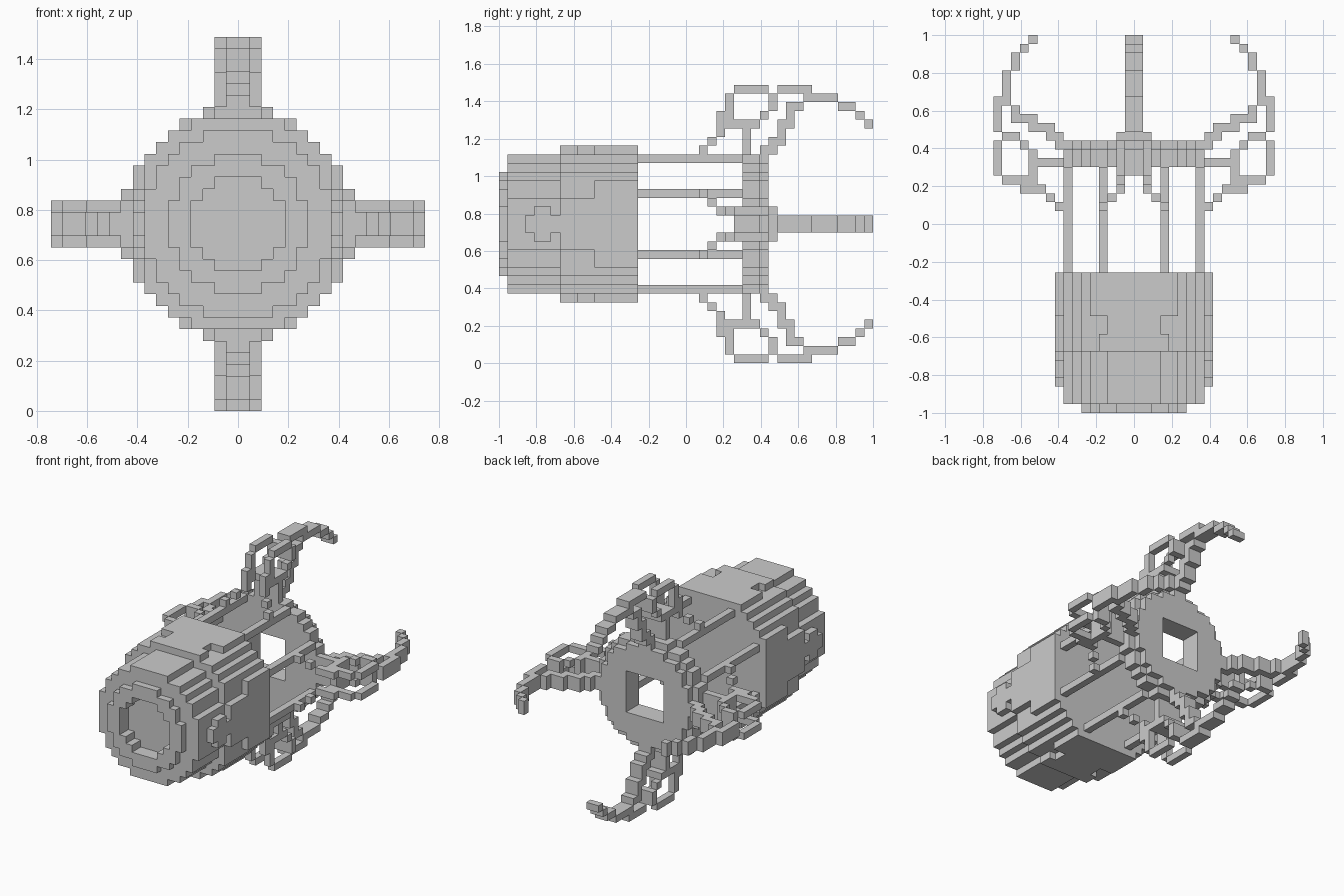
import bpy, bmesh
from itertools import product

if "Cube" in bpy.data.objects:
    bpy.data.objects.remove(bpy.data.objects["Cube"], do_unlink=True)

UNIT = 2 / 43      # edge of one block
LENGTH, MID = 43, 16

grey = bpy.data.materials.new("plain_grey")
grey.use_nodes = True
grey.diffuse_color = (0.6, 0.6, 0.6, 1)
grey.node_tree.nodes["Principled BSDF"].inputs["Base Color"].default_value = (0.6, 0.6, 0.6, 1)


def box(x, y, z):
    """Blocks filling three (start, end) ranges."""
    return set(product(range(*x), range(*y), range(*z)))


def disc(widths, y):
    """Stepped round slab; widths lists the half width of each row outward."""
    blocks = set()
    for row, w in enumerate(widths):
        blocks |= box((-w, w), y, (row, row + 1)) | box((-w, w), y, (-row - 1, -row))
    return blocks


def turn(blocks, times):
    """Quarter turns about the long axis."""
    for _ in range(times):
        blocks = {(z, y, -x - 1) for x, y, z in blocks}
    return blocks


def mirrored(blocks):
    return blocks | {(-x - 1, y, z) for x, y, z in blocks}


def build(name, blocks):
    """Skin the outside of a block set with clean flat faces."""
    bm = bmesh.new()
    cache = {}

    def vert(p):
        if p not in cache:
            cache[p] = bm.verts.new((p[0] * UNIT, (p[1] - LENGTH / 2) * UNIT, (p[2] + MID) * UNIT))
        return cache[p]

    for cell in sorted(blocks):
        for axis, side in product(range(3), (0, 1)):
            near = list(cell)
            near[axis] += 1 if side else -1
            if tuple(near) in blocks:
                continue
            u, v = (axis + 1) % 3, (axis + 2) % 3
            ring = []
            for a, b in ((0, 0), (1, 0), (1, 1), (0, 1)):
                p = list(cell)
                p[axis] += side
                p[u] += a
                p[v] += b
                ring.append(vert(tuple(p)))
            bm.faces.new(ring if side else ring[::-1])
    mesh = bpy.data.meshes.new(name)
    bm.to_mesh(mesh)
    bm.free()
    mesh.materials.append(grey)
    bpy.context.collection.objects.link(bpy.data.objects.new(name, mesh))


# Stepped round outlines
RIM = (6, 6, 5, 5, 4, 2)
RECESS = (4, 4, 3, 2)
HOLE = (3, 3, 3)
ROUND = (8, 8, 8, 7, 7, 6, 5, 3)
SMALL = (7, 7, 7, 6, 6, 5, 3)
DRUM = (8, 8, 8, 8, 8, 8, 7, 6)

# Body drum with a recessed nose
build("body", (disc(RIM, (0, 1)) | disc(ROUND, (1, 7)) | disc(DRUM, (7, 16))) - disc(RECESS, (0, 2)))

# Raised plates on the four sides of the drum
cap = set()
for y0, y1, w in ((7, 9, 4), (9, 11, 3), (11, 16, 5)):
    cap |= box((-w, w), (y0, y1), (8, 9))
cheek = set()
for y0, y1, w in ((3, 4, 1), (4, 6, 2), (6, 7, 1), (7, 11, 3), (11, 16, 5)):
    cheek |= box((-w, w), (y0, y1), (8, 9))
for name, plate, times in (("top_plate", cap, 0), ("left_plate", cheek, 1),
                           ("bottom_plate", cap, 2), ("right_plate", cheek, 3)):
    build(name, turn(plate, times))

# Rear ring, stepped in at the back, and the rods that carry it
build("rear_ring", (disc(ROUND, (28, 30)) | disc(SMALL, (30, 31))) - disc(HOLE, (28, 31)))
rods = mirrored(box((3, 4), (16, 28), (7, 8)))

# Twin rails of the front hoop: (y range, height range, side range)
rail = set()
for y, z, x in (((23, 24), (8, 9), (3, 4)), ((24, 25), (9, 10), (2, 3)),
                ((25, 26), (10, 13), (1, 2)), ((26, 27), (12, 15), (1, 2)),
                ((27, 31), (15, 16), (1, 2)), ((30, 31), (12, 13), (1, 2)),
                ((26, 27), (11, 12), (1, 2))):
    rail |= box(x, y, z)
hoop = mirrored(rail) | box((-2, 2), (31, 32), (13, 15))

# Stem with a shelf inside the hoop
stem = box((-2, 2), (28, 29), (8, 11)) | box((-2, 2), (27, 30), (11, 12))

# Curved claw trailing behind
claw = set()
for y, z in (((30, 31), (7, 9)), ((31, 32), (8, 10)), ((32, 33), (9, 12)),
             ((33, 34), (11, 14)), ((34, 35), (13, 14)), ((35, 39), (14, 15)),
             ((32, 36), (15, 16)), ((39, 41), (13, 14)), ((41, 42), (12, 13)),
             ((42, 43), (11, 12))):
    claw |= box((-1, 1), y, z)

for times, side in enumerate(("top", "left", "bottom", "right")):
    build(side + "_rods", turn(rods, times))
    build(side + "_hoop", turn(hoop, times))
    build(side + "_stem", turn(stem, times))
    build(side + "_claw", turn(claw, times))
